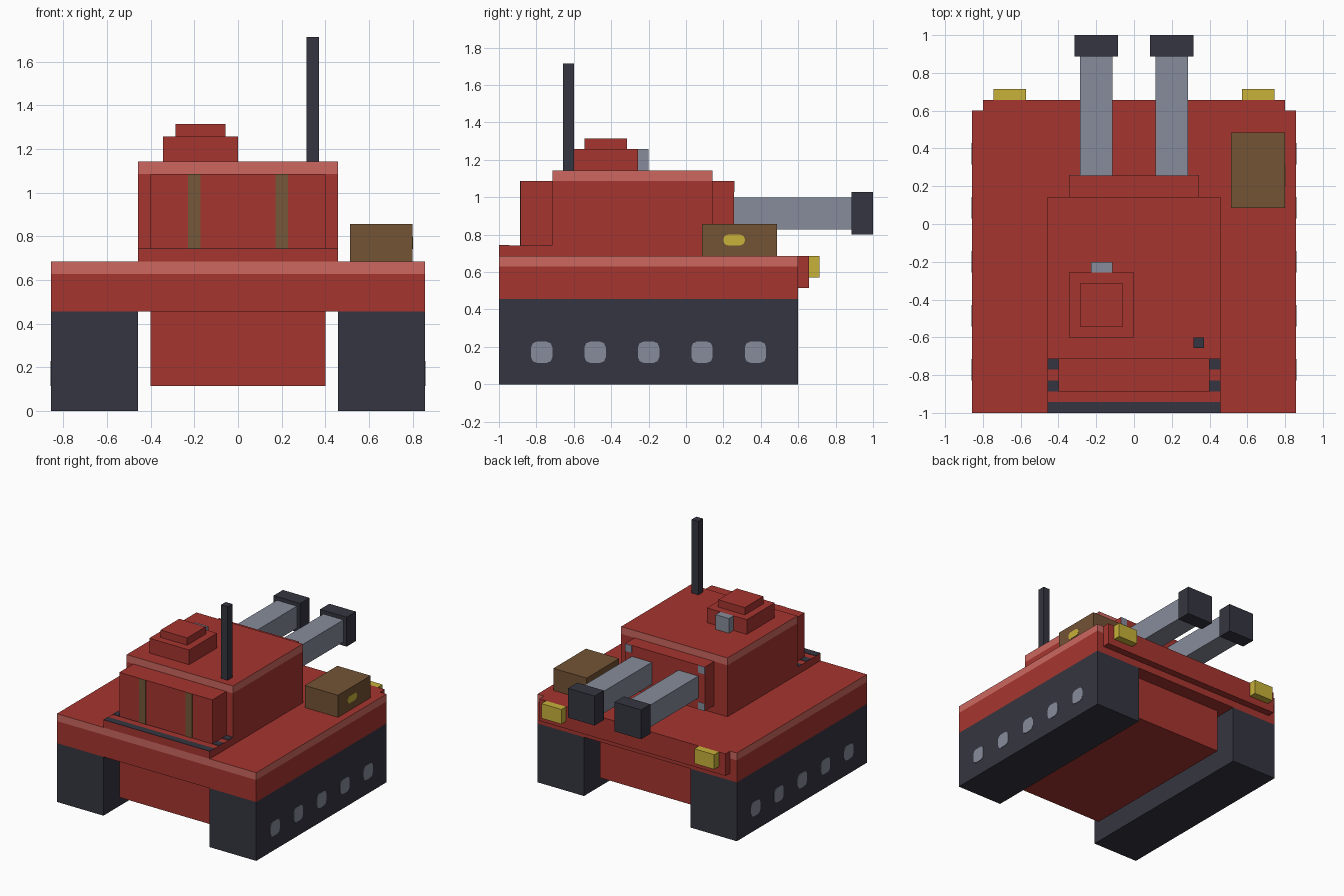
import bpy
import bmesh
from mathutils import Vector

# Everything sits on a regular grid: x from the middle, y from the front end, z from the ground
LENGTH = 35
UNIT = 2 / LENGTH
THIN = 0.05  # thickness of painted plates, in grid units

default_cube = bpy.data.objects.get("Cube")
if default_cube:
    bpy.data.objects.remove(default_cube, do_unlink=True)


def make_material(name, hex_colour):
    """Flat colour material from an sRGB hex string."""
    channels = [c / 255 for c in bytes.fromhex(hex_colour)]
    linear = [((c + 0.055) / 1.055) ** 2.4 for c in channels]
    material = bpy.data.materials.new(name)
    material.use_nodes = True
    material.diffuse_color = (*linear, 1)
    shader = material.node_tree.nodes["Principled BSDF"]
    shader.inputs["Base Color"].default_value = (*linear, 1)
    shader.inputs["Roughness"].default_value = 0.9
    return material


red = make_material("red paint", "a6352f")
light_red = make_material("light red trim", "cc675f")
dark = make_material("dark metal", "353541")
grey = make_material("grey steel", "868c9b")
yellow = make_material("yellow lamp", "c8b23a")
brown = make_material("brown crate", "735335")
olive = make_material("olive strap", "75583a")


def to_world(point):
    x, y, z = point
    return Vector((x, y - LENGTH / 2, z)) * UNIT


def finish(mesh_data, name, *materials):
    mesh = bpy.data.meshes.new(name)
    mesh_data.normal_update()
    mesh_data.to_mesh(mesh)
    mesh_data.free()
    for material in materials:
        mesh.materials.append(material)
    part = bpy.data.objects.new(name, mesh)
    bpy.context.collection.objects.link(part)
    return part


def box_mesh(x, y, z):
    low, high = to_world((x[0], y[0], z[0])), to_world((x[1], y[1], z[1]))
    bm = bmesh.new()
    bmesh.ops.create_cube(bm, size=1)
    for vert in bm.verts:
        vert.co = Vector(a + (b - a) * (c + 0.5) for a, b, c in zip(low, high, vert.co))
    return bm


def box(name, material, x, y, z):
    return finish(box_mesh(x, y, z), name, material)


def box_pair(name, material, x, y, z):
    """The same box on both sides of the model."""
    box("left_" + name, material, x, y, z)
    box("right_" + name, material, (-x[1], -x[0]), y, z)


def trimmed_box(name, x, y, z):
    """Red box whose sides carry a light band in the top grid unit."""
    bm = box_mesh(x, y, z)
    band = (z[1] - 1) * UNIT
    bmesh.ops.bisect_plane(bm, geom=bm.verts[:] + bm.edges[:] + bm.faces[:],
                           plane_co=(0, 0, band), plane_no=(0, 0, 1))
    bm.normal_update()
    for face in bm.faces:
        is_side = abs(face.normal.z) < 0.5
        face.material_index = int(is_side and face.calc_center_median().z > band)
    return finish(bm, name, red, light_red)


def rounded_plate(name, material, x, y, z, corner):
    """Thin plate on a side wall with rounded corners."""
    bm = box_mesh(x, y, z)
    along_x = [e for e in bm.edges
               if abs(e.verts[0].co.x - e.verts[1].co.x) > 1e-4]
    bmesh.ops.bevel(bm, geom=along_x, offset=corner * UNIT, segments=2,
                    affect='EDGES', profile=0.5)
    return finish(bm, name, material)


# Tracks with hubs on their outer walls
box_pair("track", dark, (8, 15), (0, 28), (0, 8))
for number in range(5):
    centre = 4 + 5 * number
    for side, x in (("left", (15, 15 + THIN)), ("right", (-15 - THIN, -15))):
        rounded_plate(f"{side}_wheel_hub_{number + 1}", grey, x,
                      (centre - 1, centre + 1), (2, 4), 0.55)

# Hull
box("belly", red, (-7, 7), (2, 26), (2, 8))
trimmed_box("hull_deck", (-15, 15), (0, 28), (8, 12))
box("end_plate", red, (-14, 14), (28, 29), (9, 12))
box_pair("lamp", yellow, (10, 13), (29, 30), (10, 12))

# Engine grille
box("grille_base", red, (-8, 8), (0, 5), (12, 13))
for y in (0, 2, 4):
    box("grille_slot", dark, (-8, 8), (y, y + 1), (13, 13 + THIN))

# Turret with its storage box and straps
trimmed_box("turret", (-8, 8), (5, 20), (12, 20))
box("turret_storage_box", red, (-7, 7), (2, 5), (13, 19))
box_pair("storage_strap", olive, (3, 4), (2 - THIN, 2), (13, 19))

# Gun shield with corner bolts
box("gun_shield", red, (-6, 6), (20, 22), (13, 19))
for z in (13, 18):
    box_pair("shield_bolt", grey, (5, 6), (22, 22 + THIN), (z, z + 1))

# Twin guns
box_pair("gun_barrel", grey, (2, 5), (22, 33), (14.5, 17.5))
box_pair("gun_muzzle", dark, (1.5, 5.5), (33, LENGTH), (14, 18))

# Turret roof fittings
box("cupola", red, (-6, 0), (7, 13), (20, 22))
box("cupola_hatch", red, (-5, -1), (8, 12), (22, 23))
box("periscope", grey, (-4, -2), (13, 14), (20, 22))
box("antenna", dark, (5.5, 6.5), (6, 7), (20, 30))

# Supply crate with a latch on its outer side
box("crate", brown, (9, 14), (19, 26), (12, 15))
rounded_plate("crate_latch", yellow, (14, 14 + THIN), (21, 23), (13, 14), 0.4)
